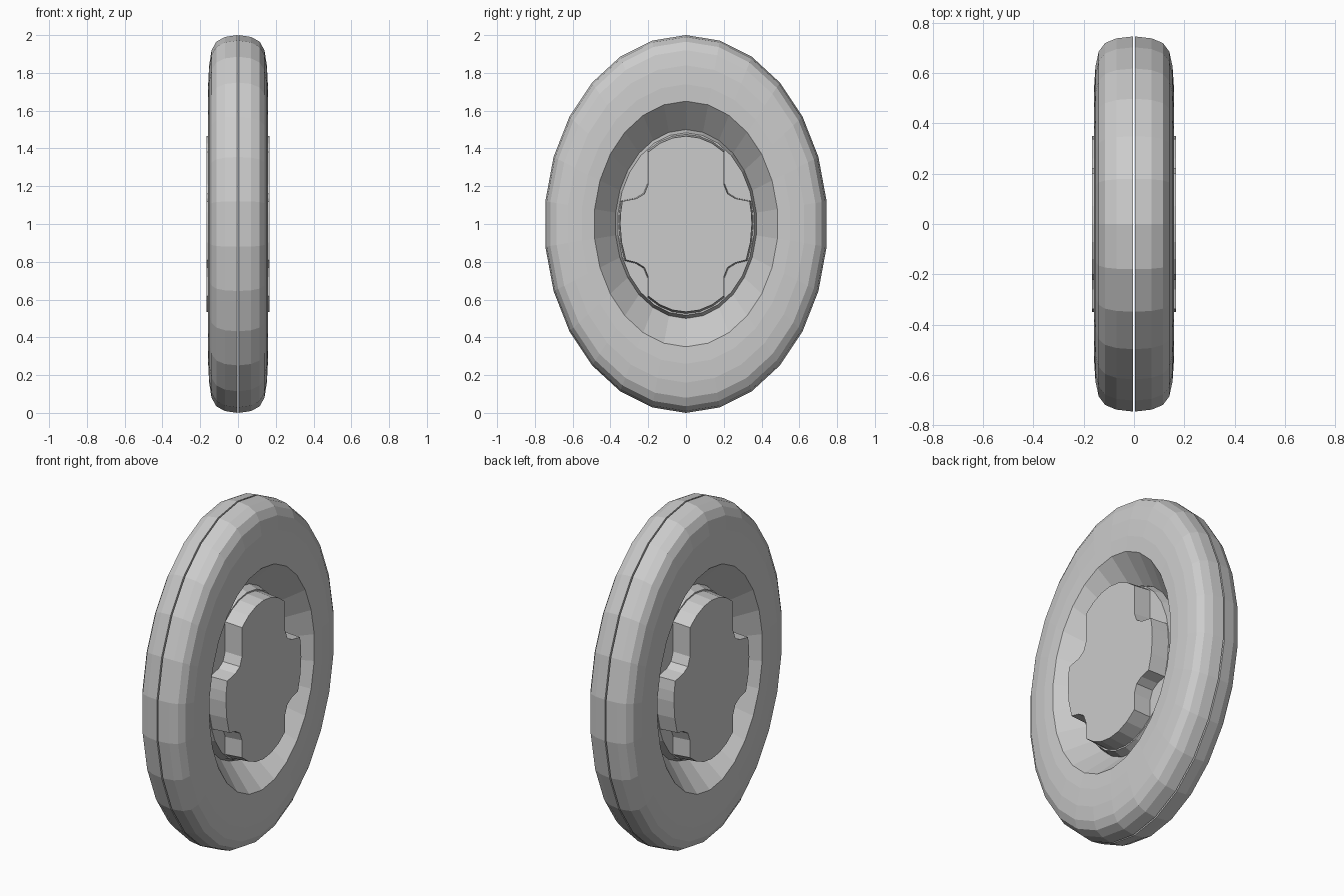
import bpy
import math

if "Cube" in bpy.data.objects:
    bpy.data.objects.remove(bpy.data.objects["Cube"])

RATIO = 0.75   # oval: y radius is 3/4 of the z radius
CZ = 1.0       # height of the wheel axis


def make_object(name, verts, faces, side):
    if side < 0:
        faces = [tuple(reversed(f)) for f in faces]
    mesh = bpy.data.meshes.new(name)
    mesh.from_pydata([(x * side, y, z + CZ) for x, y, z in verts], [], faces)
    mesh.update()
    obj = bpy.data.objects.new(name, mesh)
    bpy.context.collection.objects.link(obj)
    return obj


def oval_lathe(name, profile, side, segs=26, cap=False):
    """Revolve (x, radius) points around the x axis into an oval shell."""
    verts, faces = [], []
    for x, r in profile:
        for j in range(segs):
            a = math.pi / 2 + 2 * math.pi * j / segs
            verts.append((x, RATIO * r * math.cos(a), r * math.sin(a)))
    for i in range(len(profile) - 1):
        for j in range(segs):
            k = (j + 1) % segs
            faces.append((i * segs + j, i * segs + k,
                          (i + 1) * segs + k, (i + 1) * segs + j))
    if cap:
        start = (len(profile) - 1) * segs
        faces.append(tuple(range(start, start + segs)))
    return make_object(name, verts, faces, side)


def cross_outline(r=0.465, w=0.2, up=0.12, down=0.19):
    """Oval with four rounded corner notches, counter-clockwise in y/z."""
    def quarter(h):
        end_y = RATIO * r * math.sqrt(1 - (h / r) ** 2)
        a0 = math.asin(h / r)
        a1 = math.acos(w / (RATIO * r))
        side_arc = [(RATIO * r * math.cos(a0 * t), r * math.sin(a0 * t))
                    for t in (0, 0.5)]
        notch = [(end_y, h), (w + 0.06, h + 0.015), (w + 0.02, h + 0.04),
                 (w, h + 0.09)]
        top_arc = []
        for t in range(4):
            a = a1 + (math.pi / 2 - a1) * t / 3
            top_arc.append((RATIO * r * math.cos(a), r * math.sin(a)))
        return side_arc + notch + top_arc

    upper, lower = quarter(up), quarter(down)
    pts = upper + [(-y, z) for y, z in reversed(upper[:-1])]
    pts += [(-y, -z) for y, z in lower[1:]]
    pts += [(y, -z) for y, z in reversed(lower[1:-1])]
    return pts


def raised_plate(name, outline, x0, x1, side):
    n = len(outline)
    verts = [(x0, y * 1.02, z * 1.02) for y, z in outline]
    verts += [(x1, y, z) for y, z in outline]
    faces = [(j, (j + 1) % n, n + (j + 1) % n, n + j) for j in range(n)]
    faces.append(tuple(range(n, 2 * n)))
    return make_object(name, verts, faces, side)


for side, label in ((1, "right"), (-1, "left")):
    # rounded tyre half, leaving a thin seam at the middle
    oval_lathe("tyre_" + label,
               [(0.003, 0.985), (0.004, 1.0), (0.07, 0.99), (0.115, 0.965),
                (0.14, 0.92), (0.153, 0.84), (0.158, 0.74), (0.155, 0.65)],
               side)
    # sloping dish between tyre and hub
    oval_lathe("dish_" + label, [(0.155, 0.65), (0.01, 0.5)], side)
    # low hub drum that forms the floor of the notches
    oval_lathe("hub_drum_" + label, [(0.01, 0.5), (0.06, 0.483)], side, cap=True)
    # raised cross-shaped hub cap
    raised_plate("hub_cap_" + label, cross_outline(), 0.06, 0.166, side)
